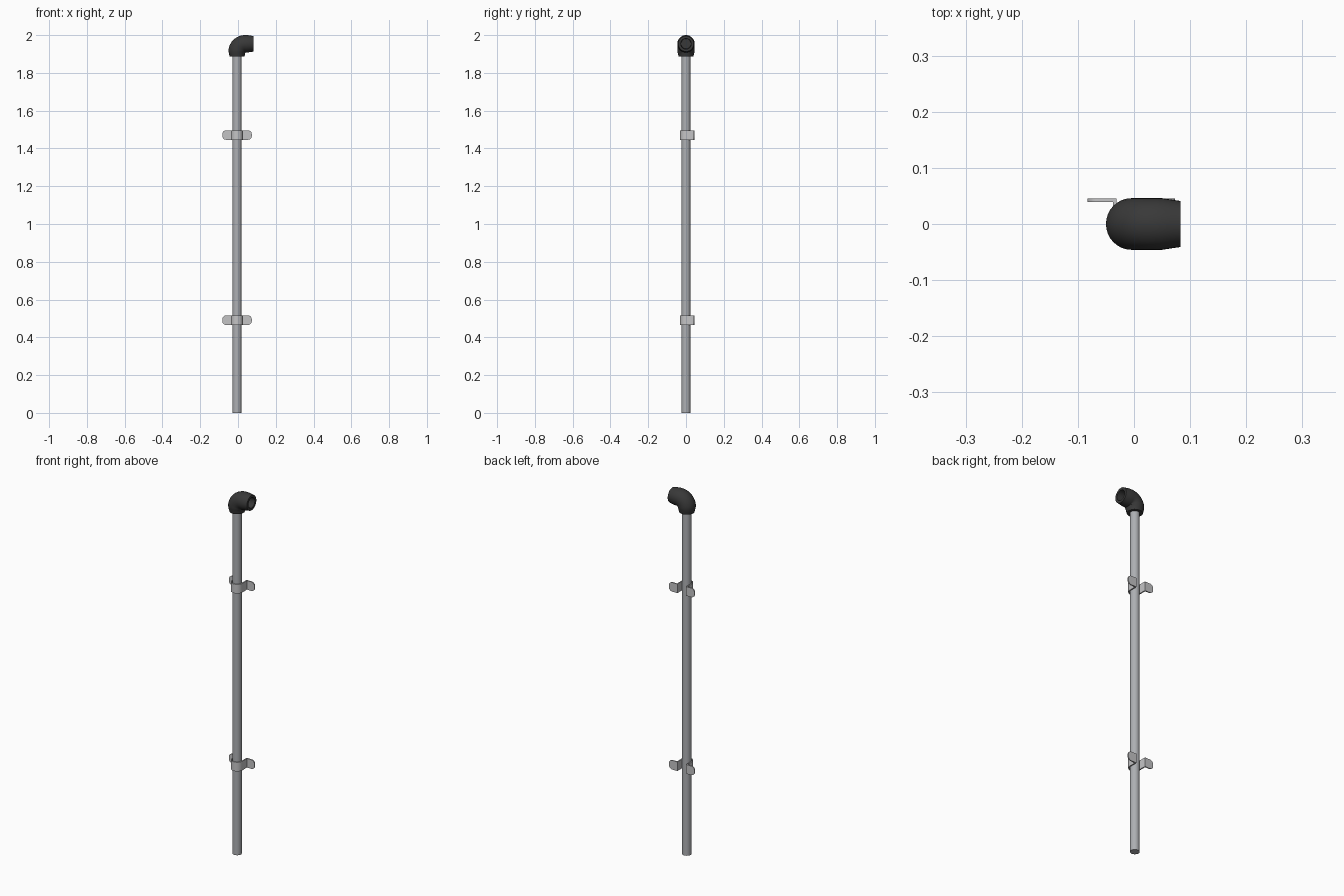
import bpy, bmesh, math
from mathutils import Vector

if "Cube" in bpy.data.objects:
    bpy.data.objects.remove(bpy.data.objects["Cube"])

CX = -0.005  # pipe axis


def material(name, c):
    m = bpy.data.materials.new(name)
    m.diffuse_color = (*c, 1)
    m.use_nodes = True
    m.node_tree.nodes["Principled BSDF"].inputs["Base Color"].default_value = m.diffuse_color
    return m


pipe_grey = material("pipe grey", (0.42, 0.43, 0.45))
strap_grey = material("strap light grey", (0.55, 0.55, 0.56))
elbow_black = material("elbow charcoal", (0.04, 0.04, 0.04))


def finish(name, bm, mat, angle=35):
    bmesh.ops.recalc_face_normals(bm, faces=bm.faces)
    me = bpy.data.meshes.new(name)
    bm.to_mesh(me)
    bm.free()
    ob = bpy.data.objects.new(name, me)
    bpy.context.collection.objects.link(ob)
    me.materials.append(mat)
    bpy.ops.object.select_all(action='DESELECT')
    ob.select_set(True)
    bpy.context.view_layer.objects.active = ob
    bpy.ops.object.shade_smooth_by_angle(angle=math.radians(angle))
    return ob


def sweep(bm, stations, n=32):
    """Rings in the xz plane path: (x, z, tilt, radius); tilt 0 = going up, 90 = going +x."""
    rings = []
    for x, z, t, r in stations:
        u = Vector((math.cos(t), 0, -math.sin(t)))
        rings.append([bm.verts.new(Vector((x, 0, z)) + u * r * math.cos(a) + Vector((0, r * math.sin(a), 0)))
                      for a in (2 * math.pi * i / n for i in range(n))])
    for a, b in zip(rings, rings[1:]):
        for i in range(n):
            j = (i + 1) % n
            bm.faces.new((a[i], a[j], b[j], b[i]))
    bm.faces.new(rings[0])
    bm.faces.new(rings[-1])


# straight pipe
bm = bmesh.new()
sweep(bm, [(CX, 0, 0, 0.0235), (CX, 1.91, 0, 0.0235)])
finish("pipe", bm, pipe_grey)

# elbow: tapered collars, quarter bend, recessed mouth
R, BZ, OUT = 0.042, 1.912, 0.046
end = math.pi / 2
st = [(CX, 1.886, 0, 0.026), (CX, 1.886, 0, 0.039), (CX, 1.898, 0, 0.042)]
for i in range(11):
    t = end * i / 10
    st.append((CX + R * (1 - math.cos(t)), BZ + R * math.sin(t), t, OUT - 0.001 * (i == 0)))
mz = BZ + R
st += [(0.05, mz, end, OUT), (0.066, mz, end, 0.0435), (0.083, mz, end, 0.041),
       (0.083, mz, end, 0.028), (0.04, mz, end, 0.026)]
bm = bmesh.new()
sweep(bm, st)
finish("elbow", bm, elbow_black)


# saddle straps: half ring round the front, legs going back, flat tabs
def strap(name, zc, h=0.05):
    r, back, tab, th = 0.032, 0.045, 0.078, 0.006

    def offset_path(rad, y):
        arc = [(rad * math.cos(a), rad * math.sin(a)) for a in (math.pi + math.pi * i / 20 for i in range(21))]
        return [(-rad, y)] + arc + [(rad, y)]
    outer = offset_path(r, back - th)
    inner = offset_path(r - th, back)
    bm = bmesh.new()
    loops = [[[bm.verts.new((CX + x, y, zc + s * h / 2)) for x, y in p] for p in (outer, inner)] for s in (-1, 1)]
    (ob, ib), (ot, it) = loops
    for i in range(len(ob) - 1):
        k = i + 1
        bm.faces.new((ob[i], ob[k], ot[k], ot[i]))
        bm.faces.new((ib[i], ib[k], it[k], it[i]))
        bm.faces.new((ob[i], ob[k], ib[k], ib[i]))
        bm.faces.new((ot[i], ot[k], it[k], it[i]))
    for i in (0, -1):
        bm.faces.new((ob[i], ot[i], it[i], ib[i]))
    # tabs with rounded outer corners
    c = 0.02
    for side in (-1, 1):
        pts = [(r - th, -h / 2)]
        for s, a0 in ((-1, -end), (1, 0)):
            pts += [(tab - c + c * math.cos(a0 + end * i / 6), s * (h / 2 - c) + c * math.sin(a0 + end * i / 6))
                    for i in range(7)]
        pts.append((r - th, h / 2))
        f = bm.faces.new([bm.verts.new((CX + side * x, back - th, zc + z)) for x, z in pts])
        g = bmesh.ops.extrude_face_region(bm, geom=[f])["geom"]
        bmesh.ops.translate(bm, vec=(0, th, 0), verts=[v for v in g if isinstance(v, bmesh.types.BMVert)])
        if f.is_valid and not any(len(e.link_faces) == 1 for e in f.edges):
            pass
        elif not f.is_valid:
            bm.faces.new([v for v in f.verts])
    finish(name, bm, strap_grey)


strap("upper_strap", 1.471)
strap("lower_strap", 0.491)
